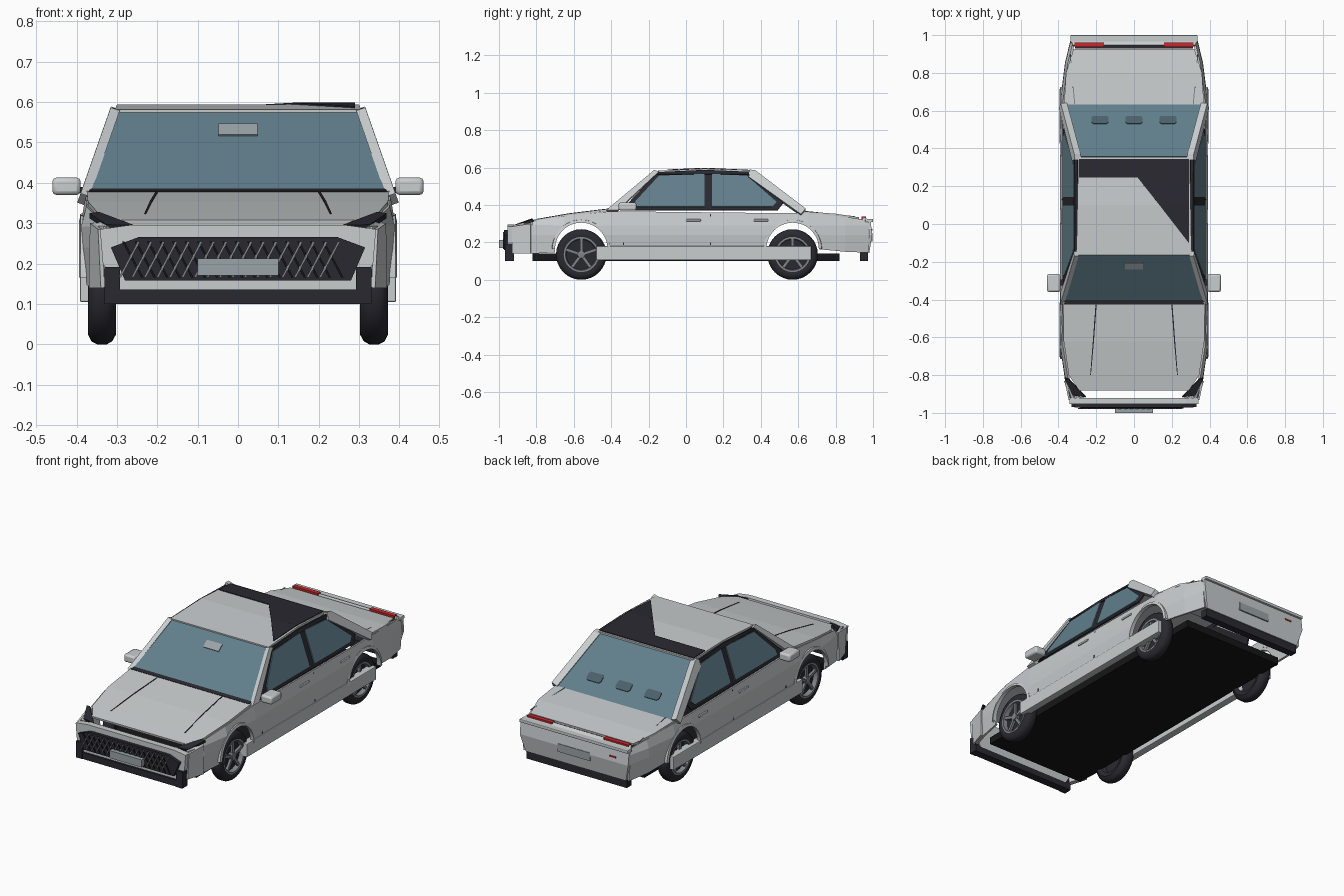
import bpy, bmesh, math
from mathutils import Matrix, Vector

old = bpy.data.objects.get("Cube")
if old:
    bpy.data.objects.remove(old, do_unlink=True)


def material(name, r, g, b):
    m = bpy.data.materials.new(name)
    m.use_nodes = True
    m.diffuse_color = (r, g, b, 1)
    m.node_tree.nodes["Principled BSDF"].inputs["Base Color"].default_value = (r, g, b, 1)
    return m


PAINT = material("silver paint", .58, .61, .62)
GLASS = material("blue glass", .12, .21, .26)
SMOKE = material("smoked glass", .07, .12, .15)
TRIM = material("dark trim", .022, .022, .03)
BLACK = material("underbody black", .008, .008, .009)
RIM = material("rim grey", .22, .23, .25)
PLATE = material("plate grey", .33, .37, .39)
RED = material("lamp red", .6, .02, .025)


def finish(name, bm, mat, thick=0, mirror=False, bevel=0):
    bmesh.ops.recalc_face_normals(bm, faces=bm.faces)
    me = bpy.data.meshes.new(name)
    bm.to_mesh(me)
    bm.free()
    me.materials.append(mat)
    ob = bpy.data.objects.new(name, me)
    bpy.context.collection.objects.link(ob)
    if thick:
        s = ob.modifiers.new("thickness", "SOLIDIFY")
        s.thickness, s.offset = thick, 0
    if bevel:
        b = ob.modifiers.new("bevel", "BEVEL")
        b.width, b.segments = bevel, 2
    if mirror:
        ob.modifiers.new("mirror", "MIRROR")
    return ob


def loft(name, rows, mat, thick=.012, mirror=False):
    """Sheet through rows of points."""
    bm = bmesh.new()
    grid = [[bm.verts.new(p) for p in row] for row in rows]
    for a, b in zip(grid, grid[1:]):
        for i in range(len(a) - 1):
            bm.faces.new((a[i], a[i + 1], b[i + 1], b[i]))
    return finish(name, bm, mat, thick, mirror)


def sheet(name, stations, mat, thick=.012):
    """Symmetric sheet from (half width, y, z) stations."""
    return loft(name, [[(-w, y, z), (w, y, z)] for w, y, z in stations], mat, thick)


def poly(name, pts, mat, thick=.008, mirror=False):
    bm = bmesh.new()
    bm.faces.new([bm.verts.new(p) for p in pts])
    return finish(name, bm, mat, thick, mirror)


def box(name, lo, hi, mat, mirror=False, bevel=0):
    bm = bmesh.new()
    lo, hi = Vector(lo), Vector(hi)
    bmesh.ops.create_cube(bm, size=1)
    for v in bm.verts:
        v.co = (lo + hi) / 2 + Vector(a * b for a, b in zip(v.co, hi - lo))
    return finish(name, bm, mat, 0, mirror, bevel)


def cabin(name, yz, mat, out=0, thick=.008):
    """Panel on the leaning cabin side, given as (y, z) points."""
    return poly(name, [(.375 - (z - .375) * .35 + out, y, z) for y, z in yz], mat, thick, True)


def ring(name, y, z, profile, mat, steps=32, arc=math.tau, mirror=True):
    """Revolve (x, radius) profile about an axle."""
    rows = []
    for i in range(steps + 1):
        a = arc * i / steps
        rows.append([(x, y + r * math.cos(a), z + r * math.sin(a)) for x, r in profile])
    return loft(name, rows, mat, 0, mirror)


AXLES = {"front": -.56, "rear": .57}

# Body sides with wheel arches cut out
side_stations = [(-.92, .33, .14, .285), (-.82, .36, .14, .31), (-.65, .385, .15, .34),
                 (-.4, .387, .17, .365), (.5, .387, .17, .355), (.65, .385, .17, .355),
                 (.85, .36, .15, .335), (.975, .33, .145, .315)]
sides = loft("body_side", [[(x - .008, y, lo), (x, y, .24), (x - .002, y, .29), (x - .015, y, hi)]
                           for y, x, lo, hi in side_stations], PAINT, .012)
bm = bmesh.new()
for y in AXLES.values():
    bmesh.ops.create_cone(bm, cap_ends=True, segments=40, radius1=.142, radius2=.142, depth=.4,
                          matrix=Matrix.Translation((.38, y, .165)) @ Matrix.Rotation(math.pi / 2, 4, "Y"))
cutter = finish("arch_cutter", bm, PAINT)
cutter.hide_render = True
cut = sides.modifiers.new("arches", "BOOLEAN")
cut.operation, cut.object, cut.solver = "DIFFERENCE", cutter, "EXACT"
cut_mesh = bpy.data.meshes.new_from_object(sides.evaluated_get(bpy.context.evaluated_depsgraph_get()))
sides.modifiers.clear()
sides.data = cut_mesh
sides.modifiers.new("mirror", "MIRROR")
bpy.data.objects.remove(cutter, do_unlink=True)

# Bonnet, boot, roof and glass
sheet("bonnet", [(.375, -.40, .375), (.372, -.62, .348), (.345, -.80, .317), (.29, -.88, .302)], PAINT)
sheet("boot_lid", [(.372, .60, .362), (.36, .80, .347), (.32, .925, .328)], PAINT)
sheet("roof", [(.305, -.165, .575), (.3, .1, .587), (.295, .355, .576)], PAINT, .014)
sheet("windscreen", [(.365, -.41, .375), (.295, -.162, .572)], GLASS, .008)
sheet("rear_window", [(.285, .355, .572), (.355, .63, .362)], GLASS, .008)
sheet("cowl", [(.37, -.425, .374), (.365, -.4, .38)], TRIM)


def roof_z(y):
    return .5965 - abs(y - .1) * .045


# Dark roof section, split at the ridge
poly("roof_dark_rear", [(x, y, roof_z(y)) for x, y in
     ((-.29, .345), (.29, .345), (.29, .1), (.135, .1), (.02, .245), (-.29, .245))], TRIM, .004)
poly("roof_dark_front", [(x, y, roof_z(y)) for x, y in ((.135, .1), (.29, .1), (.29, -.1))], TRIM, .004)

# Cabin sides
cabin("window_frame", [(-.345, .372), (-.15, .575), (.34, .575), (.52, .41), (.49, .372)], TRIM)
cabin("front_side_window", [(-.275, .39), (-.27, .42), (-.145, .555), (.1, .565), (.1, .39)], GLASS, .006)
cabin("rear_side_window", [(.14, .39), (.14, .565), (.325, .555), (.485, .415), (.46, .39)], GLASS, .006)
cabin("front_pillar", [(-.425, .37), (-.17, .583), (-.145, .575), (-.365, .37)], PAINT, .002, .024)
cabin("rear_pillar", [(.34, .583), (.37, .58), (.64, .375), (.615, .345), (.335, .545)], PAINT, -.004, .036)
cabin("roof_rail", [(-.17, .572), (.1, .585), (.36, .574), (.36, .562), (-.17, .562)], TRIM, .002, .016)

# Door seams, handles and bonnet creases
for y in (-.335, .13):
    box("door_seam", (.378, y - .003, .185), (.3885, y + .003, .29), TRIM, True)
    poly("door_seam_upper", [(.3865, y - .003, .29), (.3865, y + .003, .29),
                             (.378, y + .003, .35), (.378, y - .003, .35)], TRIM, .004, True)
    poly("door_fold", [(.3885, y + .01, .283), (.3885, y + .15, .247),
                       (.3885, y + .15, .243), (.3885, y + .01, .278)], TRIM, .004, True)
for y in (.04, .40):
    box("door_handle", (.375, y - .04, .312), (.392, y + .04, .324), PAINT, True, .004)
loft("bonnet_crease", [[(.198, -.43, .377), (.204, -.43, .377)], [(.212, -.62, .354), (.218, -.62, .354)],
                       [(.228, -.80, .323), (.232, -.80, .323)]], TRIM, .004, True)
loft("boot_crease", [[(.31, .62, .368), (.315, .62, .368)], [(.335, .9, .338), (.34, .9, .338)]],
     RIM, .004, True)

# Mirrors, sills and underbody
box("door_mirror", (.39, -.36, .37), (.46, -.265, .413), PAINT, True, .01)
box("mirror_arm", (.36, -.325, .375), (.40, -.295, .39), TRIM, True)
box("sill", (.35, -.48, .105), (.392, .67, .18), PAINT, True, .004)
box("underbody", (-.315, -.82, .10), (.315, .82, .14), BLACK)

# Wheels and arch lips
for label, y in AXLES.items():
    z = .135
    ring(label + "_tyre", y, z, [(.31, .085), (.302, .11), (.312, .128), (.325, .135), (.35, .135),
                                 (.363, .128), (.372, .11), (.368, .092), (.355, .09)], TRIM)
    ring(label + "_rim", y, z, [(.355, .09), (.37, .094), (.37, .084), (.345, .08)], RIM)
    ring(label + "_wheel_disc", y, z, [(.345, .086), (.345, .001)], TRIM)
    ring(label + "_hub", y, z, [(.345, .022), (.368, .02), (.37, .001)], RIM, 16)
    ring(label + "_arch_lip", y, .165, [(.372, .14), (.394, .14), (.39, .155), (.372, .157)],
         PAINT, 24, math.pi)
    bm = bmesh.new()
    for k in range(5):
        spin = Matrix.Rotation(math.tau * k / 5, 4, "X")
        bmesh.ops.create_cube(bm, size=1, matrix=Matrix.Translation((.357, y, z)) @ spin
                              @ Matrix.Translation((0, 0, .05)) @ Matrix.Diagonal((.014, .016, .08, 1)))
    finish(label + "_spokes", bm, RIM, 0, True)


def front_plate(name, half, y, mat, thick):
    pts = [(x, y, z) for x, z in half] + [(-x, y, z) for x, z in reversed(half)]
    return poly(name, pts, mat, thick)


# Nose: bumper shell, grille lattice, number plate, lamps
front_plate("bumper_shell", [(.27, .295), (.342, .285), (.335, .2), (.295, .135)], -.937, PAINT, .034)
loft("bumper_corner", [[(.335, -.93, .14), (.342, -.93, .285)], [(.365, -.83, .14), (.362, -.83, .3)]],
     PAINT, .01, True)
front_plate("grille", [(.245, .266), (.315, .24), (.28, .158)], -.96, TRIM, .024)
for i in range(17):
    x = -.265 + i * .031
    for lean, mat, y in ((.028, RIM, -.976), (-.028, BLACK, -.974)):
        poly("grille_bar", [(x - lean - .003, y, .165), (x - lean + .003, y, .165),
                            (x + lean * .7 + .003, y, .255), (x + lean * .7 - .003, y, .255)], mat, .006)
box("front_number_plate", (-.1, -1, .17), (.1, -.975, .212), PLATE)
box("front_lower_bumper", (-.33, -.965, .10), (.33, -.92, .136), TRIM)
box("front_bumper_end", (.292, -.968, .10), (.331, -.925, .192), TRIM, True)
poly("headlamp", [(.255, -.915, .288), (.325, -.905, .29), (.368, -.815, .318), (.345, -.82, .322)],
     TRIM, .014, True)
poly("headlamp_strip", [(.262, -.922, .283), (.33, -.912, .286), (.33, -.912, .278), (.262, -.922, .275)],
     PLATE, .008, True)

# Tail
sheet("rear_panel", [(.325, .945, .328), (.337, .98, .312), (.337, .988, .24), (.312, .972, .145)], PAINT, .016)
box("boot_lip", (-.337, .958, .308), (.337, 1, .326), PAINT, False, .004)
box("tail_lamp", (.16, .938, .318), (.315, .962, .338), RED, True)
box("rear_number_plate", (-.1, .985, .205), (.1, .998, .25), PLATE)
box("rear_marker", (-.26, .985, .262), (-.22, .997, .27), RED)
box("rear_lower_bumper", (-.312, .93, .10), (.312, .972, .145), TRIM)

# Headrests and cabin mirror showing at the glass
for x in (-.18, 0, .18):
    c = Vector((x, .55, .428))
    pts = [(-.045, -.012), (-.036, -.02), (.036, -.02), (.045, -.012),
           (.045, .012), (.036, .02), (-.036, .02), (-.045, .012)]
    poly("headrest", [c + Vector((a, b, -.76 * b)) for a, b in pts], SMOKE, .009)
poly("cabin_mirror", [(x, -.413 + (z - .375) * 1.26, z + .003) for x, z in
                      ((-.048, .513), (.048, .513), (.048, .54), (-.048, .54))], PLATE, .009)

# Smooth only the round parts
bpy.ops.object.select_all(action="DESELECT")
for ob in bpy.data.objects:
    if any(k in ob.name for k in ("tyre", "rim", "hub", "arch_lip", "door_mirror")):
        ob.select_set(True)
        bpy.context.view_layer.objects.active = ob
bpy.ops.object.shade_smooth_by_angle(angle=math.radians(40))
